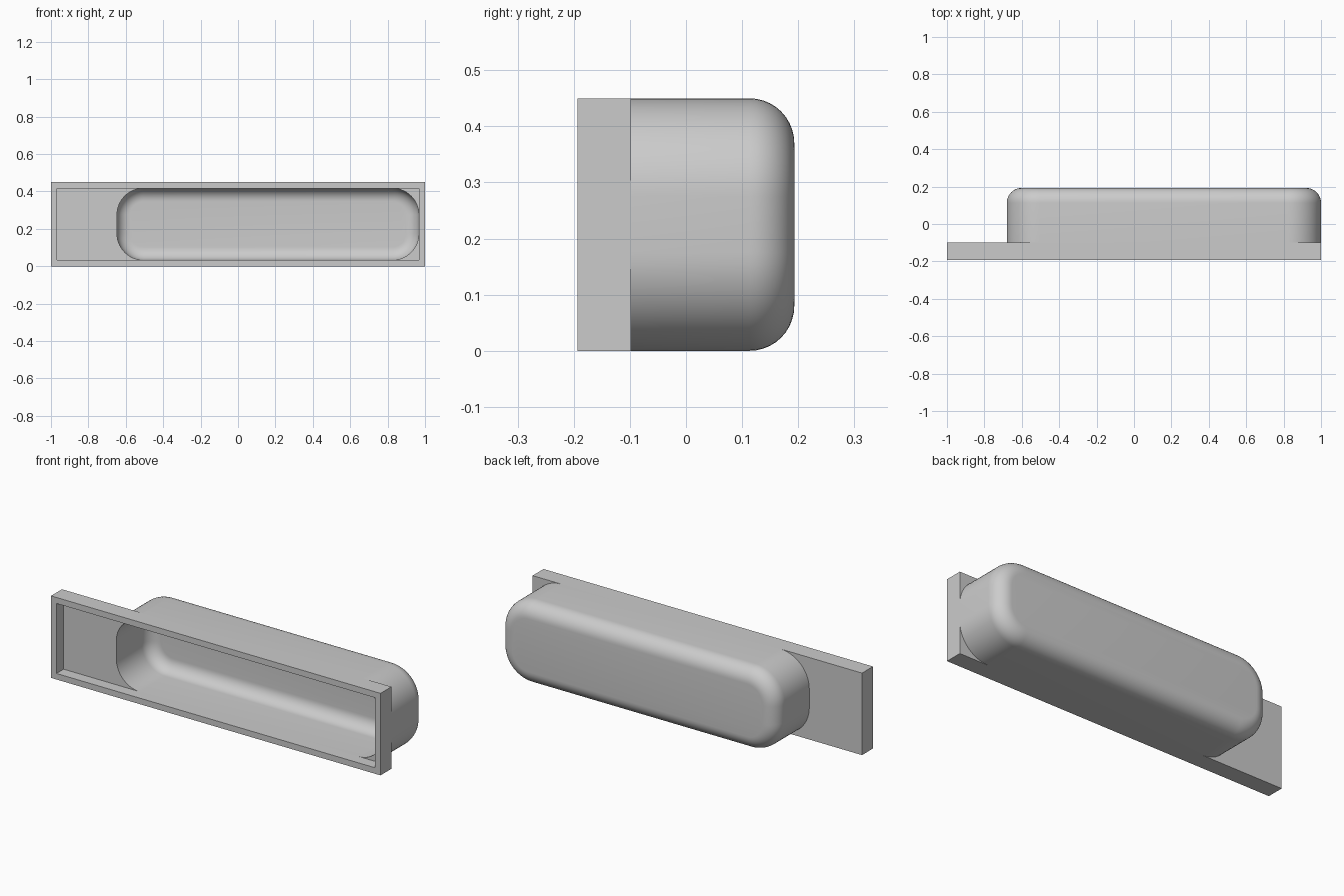
import bpy, bmesh, math

if "Cube" in bpy.data.objects:
    bpy.data.objects.remove(bpy.data.objects["Cube"])

N = 14                    # segments per corner arc
HEIGHT = 0.45
WALL = 0.033
Y_FRONT, Y_PLATE, Y_BACK = -0.193, -0.098, 0.193
Y_FLOOR = Y_PLATE - WALL  # recess floor
PLATE_LEFT, POCKET_LEFT, RIGHT = -1.0, -0.68, 1.0
CORNER, FILLET = 0.175, 0.08

bm = bmesh.new()


def rect(left, inset, y):
    x0, x1, z0, z1 = left + inset, RIGHT - inset, inset, HEIGHT - inset
    return [(x0, y, z0), (x1, y, z0), (x1, y, z1), (x0, y, z1)]


def rounded(inset, y):
    """Rounded outline, counter-clockwise from the front, lower left corner first."""
    pts = []
    r = CORNER - inset
    for i, (cx, cz) in enumerate([(POCKET_LEFT + CORNER, CORNER), (RIGHT - CORNER, CORNER),
                                  (RIGHT - CORNER, HEIGHT - CORNER),
                                  (POCKET_LEFT + CORNER, HEIGHT - CORNER)]):
        for k in range(N + 1):
            a = math.pi + (i + k / N) * math.pi / 2
            pts.append((cx + r * math.cos(a), y, cz + r * math.sin(a)))
    return pts


def face(pts, back=False):
    bm.faces.new([bm.verts.new(p) for p in (pts[::-1] if back else pts)])


def loft(loops):
    for a, b in zip(loops, loops[1:]):
        for i in range(len(a)):
            j = (i + 1) % len(a)
            face([a[i], a[j], b[j], b[i]])


def fillet_loops(inset, y_back, radius):
    """Outlines from the flat back round to the straight wall."""
    return [rounded(inset + radius * (1 - math.sin(t)), y_back - radius * (1 - math.cos(t)))
            for t in (k / 10 * math.pi / 2 for k in range(11))]


def panel(inset, y, back):
    """Flat plate around the pocket opening: left strip and four corner fillers."""
    x0, x1, z0, z1 = PLATE_LEFT + inset, POCKET_LEFT + inset, inset, HEIGHT - inset
    face([(x0, y, z0), (x1, y, z0), (x1, y, z1), (x0, y, z1)], back)
    outline = rounded(inset, y)
    for i, c in enumerate(rect(POCKET_LEFT, inset, y)):
        arc = outline[i * (N + 1):(i + 1) * (N + 1)]
        for p, q in zip(arc, arc[1:]):
            face([c, q, p], back)


# Plate rim with shallow front recess
loft([rect(PLATE_LEFT, 0, Y_PLATE), rect(PLATE_LEFT, 0, Y_FRONT),
      rect(PLATE_LEFT, WALL, Y_FRONT), rect(PLATE_LEFT, WALL, Y_FLOOR)])
panel(0, Y_PLATE, True)
panel(WALL, Y_FLOOR, False)

# Pocket outside
outer = fillet_loops(0, Y_BACK, FILLET)
loft(outer + [rounded(0, Y_PLATE)])
face(outer[0], True)

# Pocket inside
inner = fillet_loops(WALL, Y_BACK - WALL, 0.07)
loft([rounded(WALL, Y_FLOOR)] + inner[::-1])
face(inner[0])

bmesh.ops.remove_doubles(bm, verts=bm.verts[:], dist=1e-5)
mesh = bpy.data.meshes.new("recessed_pull_handle")
bm.to_mesh(mesh)
bm.free()

grey = bpy.data.materials.new("light grey")
grey.diffuse_color = (0.6, 0.6, 0.6, 1)
grey.use_nodes = True
grey.node_tree.nodes["Principled BSDF"].inputs["Base Color"].default_value = grey.diffuse_color
mesh.materials.append(grey)
handle = bpy.data.objects.new("recessed_pull_handle", mesh)
bpy.context.collection.objects.link(handle)
bpy.context.view_layer.objects.active = handle
handle.select_set(True)
bpy.ops.object.shade_smooth_by_angle(angle=math.radians(30))
